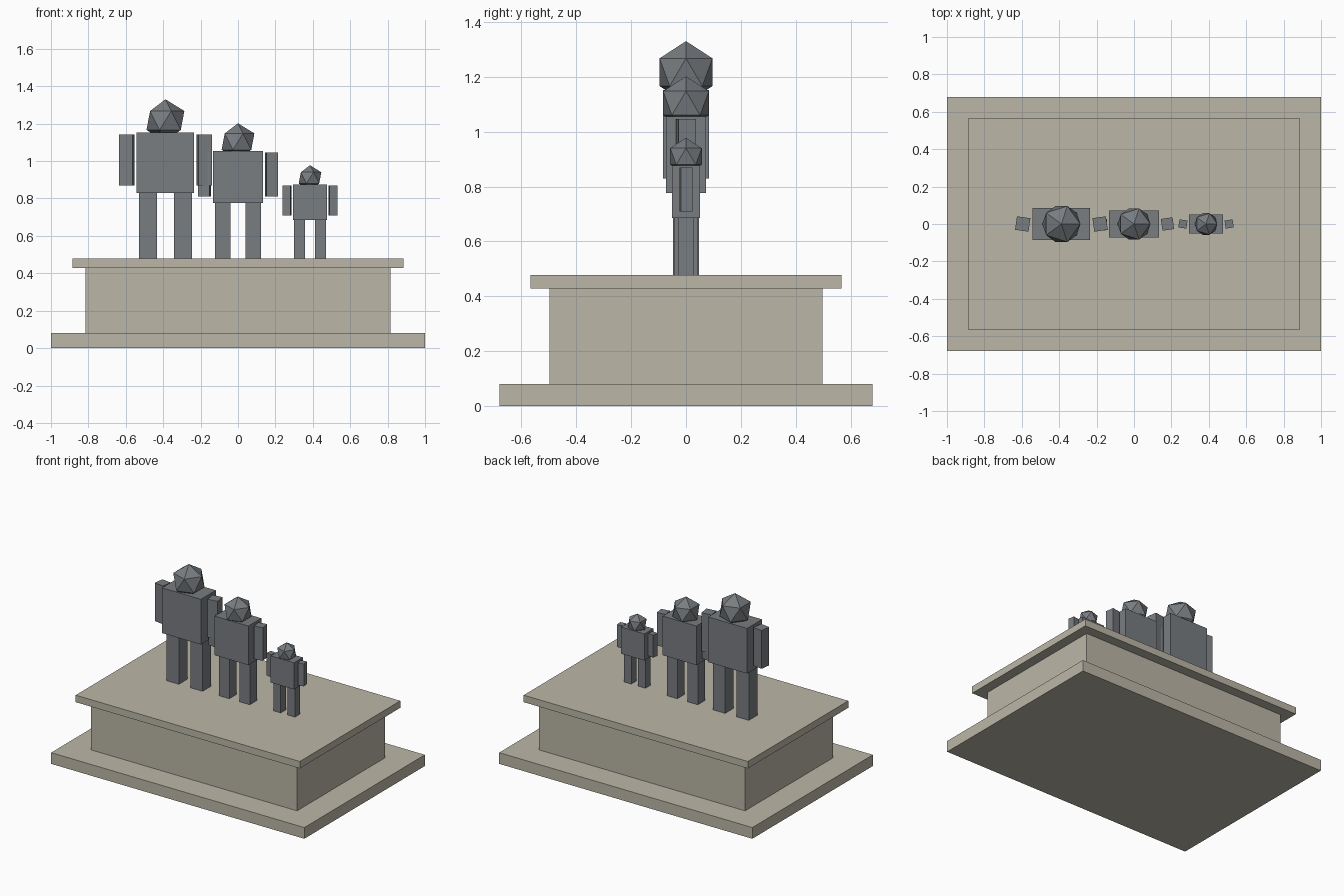
import bpy
from mathutils import Matrix, Vector

cube = bpy.data.objects.get("Cube")
if cube:
    bpy.data.objects.remove(cube, do_unlink=True)


def material(name, rgb):
    m = bpy.data.materials.new(name)
    m.use_nodes = True
    m.diffuse_color = (*rgb, 1)
    bsdf = next(n for n in m.node_tree.nodes if n.type == 'BSDF_PRINCIPLED')
    bsdf.inputs["Base Color"].default_value = (*rgb, 1)
    return m


stone = material("pale stone", (0.50, 0.47, 0.39))
metal = material("grey metal", (0.19, 0.205, 0.22))


def finish(name, mat):
    ob = bpy.context.object
    ob.name = name
    ob.data.materials.append(mat)
    return ob


def box(name, x, depth, width, z0, z1, mat, turn=0):
    """Box centred on y = 0, standing from z0 to z1."""
    bpy.ops.mesh.primitive_cube_add(size=1)
    ob = finish(name, mat)
    ob.data.transform(Matrix.Diagonal(Vector((width, depth, z1 - z0, 1))))
    ob.location = (x, 0, (z0 + z1) / 2)
    ob.rotation_euler.z = turn
    return ob


# Stepped plinth
DECK = 0.478
box("plinth_base", 0, 1.36, 2.0, 0, 0.08, stone)
box("plinth_body", 0, 0.994, 1.63, 0.08, 0.428, stone)
box("plinth_cap", 0, 1.134, 1.77, 0.428, DECK, stone)


def figure(name, x, s, hip, shoulder, head_z):
    """Blocky standing figure; s scales widths relative to the middle one."""
    box(name + "_torso", x, 0.146 * s, 0.266 * s, hip, shoulder, metal)
    for side, label in ((-1, "right"), (1, "left")):
        box(f"{name}_{label}_leg", x + side * 0.081 * s, 0.083 * s, 0.083 * s,
            DECK, hip, metal)
        # Arms are turned slightly, mirrored on each side
        box(f"{name}_{label}_arm", x + side * 0.179 * s, 0.063 * s, 0.063 * s,
            hip + 0.125 * (shoulder - hip), shoulder - 0.03 * (shoulder - hip),
            metal, side * 0.14)
    # Faceted head sunk into the shoulders
    bpy.ops.mesh.primitive_ico_sphere_add(subdivisions=1, radius=0.098 * s,
                                          location=(x, 0, head_z))
    finish(name + "_head", metal)


figure("tall_figure", -0.388, 1.155, 0.829, 1.152, 1.217)
figure("middle_figure", 0, 1.0, 0.776, 1.055, 1.104)
figure("small_figure", 0.385, 0.69, 0.686, 0.876, 0.910)
